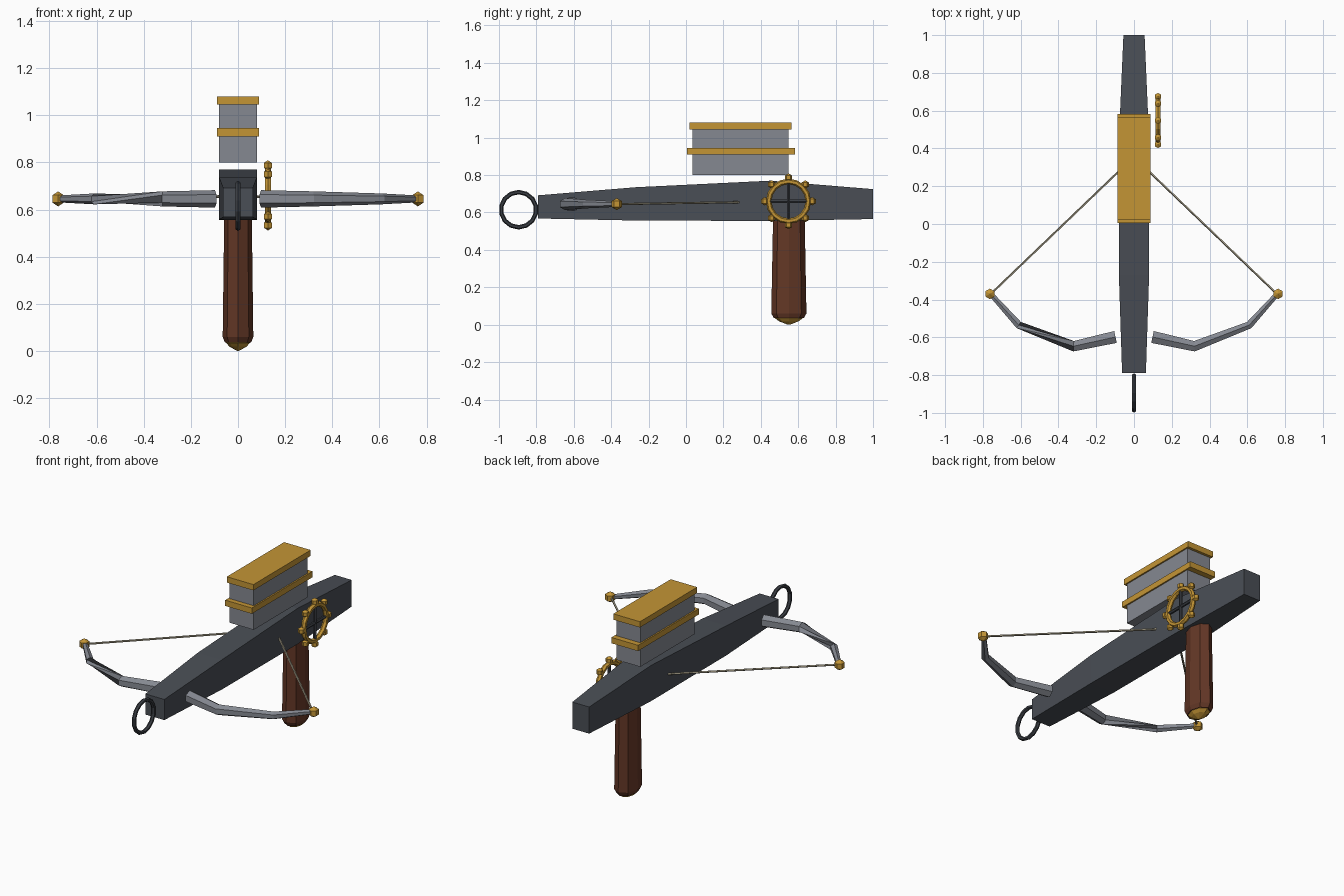
import bpy, bmesh, math
from mathutils import Vector

if "Cube" in bpy.data.objects:
    bpy.data.objects.remove(bpy.data.objects["Cube"])


def material(name, rgb):
    m = bpy.data.materials.new(name)
    m.diffuse_color = (*rgb, 1)
    m.use_nodes = True
    m.node_tree.nodes["Principled BSDF"].inputs["Base Color"].default_value = m.diffuse_color
    return m


SLATE = material("dark slate", (0.068, 0.077, 0.092))
IRON = material("dark iron", (0.042, 0.047, 0.056))
STEEL = material("grey steel", (0.235, 0.25, 0.285))
GOLD = material("gold", (0.55, 0.30, 0.036))
WOOD = material("brown wood", (0.125, 0.038, 0.019))
CORD = material("pale cord", (0.42, 0.38, 0.27))


def loft(name, rings, mat):
    """Skin a list of equal-length point rings and cap both ends."""
    bm = bmesh.new()
    rows = [[bm.verts.new(p) for p in ring] for ring in rings]
    n = len(rows[0])
    for a, b in zip(rows, rows[1:]):
        for i in range(n):
            bm.faces.new((a[i], a[(i + 1) % n], b[(i + 1) % n], b[i]))
    bm.faces.new(rows[0])
    bm.faces.new(rows[-1])
    bmesh.ops.recalc_face_normals(bm, faces=bm.faces)
    me = bpy.data.meshes.new(name)
    bm.to_mesh(me)
    bm.free()
    me.materials.append(mat)
    ob = bpy.data.objects.new(name, me)
    bpy.context.collection.objects.link(ob)
    return ob


def box(name, x, y0, y1, z0, z1, mat):
    return loft(name, [[(-x, y, z0), (x, y, z0), (x, y, z1), (-x, y, z1)] for y in (y0, y1)], mat)


def rod(name, a, b, r, sides, mat):
    a, b = Vector(a), Vector(b)
    q = (b - a).to_track_quat('Z', 'Y')
    ring = [q @ Vector((r * math.cos(t), r * math.sin(t), 0))
            for t in (2 * math.pi * i / sides for i in range(sides))]
    return loft(name, [[p + c for c in ring] for p in (a, b)], mat)


def finish(name, mat):
    ob = bpy.context.object
    ob.name = name
    ob.data.materials.append(mat)


def hoop(name, loc, major, minor, segs, mat):
    bpy.ops.mesh.primitive_torus_add(location=loc, rotation=(0, math.pi / 2, 0), major_radius=major,
                                     minor_radius=minor, major_segments=segs, minor_segments=6)
    finish(name, mat)


def knob(name, loc, r):
    bpy.ops.mesh.primitive_uv_sphere_add(segments=6, ring_count=3, radius=r, location=loc)
    finish(name, GOLD)


# Tapered stock: y, half width, bottom, top
stock = [(-0.79, 0.063, 0.568, 0.692), (-0.27, 0.08, 0.557, 0.735),
         (0.45, 0.08, 0.555, 0.77), (1.0, 0.056, 0.565, 0.725)]
loft("stock", [[(-w, y, a), (w, y, a), (w, y, b), (-w, y, b)] for y, w, a, b in stock], SLATE)

# Front stirrup ring
hoop("stirrup_ring", (0, -0.895, 0.615), 0.094, 0.012, 14, IRON)

# Bolt magazine with gold band and lid
box("magazine", 0.08, 0.035, 0.548, 0.80, 1.05, STEEL)
box("magazine_band", 0.0885, 0.005, 0.582, 0.91, 0.945, GOLD)
box("magazine_lid", 0.0885, 0.02, 0.564, 1.045, 1.08, GOLD)


# Octagonal grip and gold pommel: z, scale
def oval(z, s):
    return [(0.065 * s * math.cos(t), 0.55 + 0.094 * s * math.sin(t), z)
            for t in (math.pi * i / 4 for i in range(8))]


loft("grip", [oval(z, s) for z, s in ((0.57, 0.9), (0.06, 1), (0.035, 0.85))], WOOD)
loft("pommel", [oval(z, s) for z, s in ((0.05, 0.7), (0.034, 0.78), (0.018, 0.55), (0, 0.06))], GOLD)

# Bow limbs, tips and string: x, y, radius, tangent angle in degrees
limb = [(0.098, -0.598, 0.037, -12), (0.32, -0.647, 0.032, 3),
        (0.61, -0.535, 0.023, 35), (0.757, -0.372, 0.015, 48)]
for side, label in ((1, "right"), (-1, "left")):
    rings = []
    for k, (x, y, r, deg) in enumerate(limb):
        a = math.radians(deg)
        twist = 2 if side < 0 and k > 1 else 0   # the left limb twists half way
        ring = []
        for i in range(6):
            t = math.pi / 2 + (i + twist) * math.pi / 3
            c, s = r * math.cos(t), r * math.sin(t)
            ring.append((side * (x - c * math.sin(a)), y + c * math.cos(a), 0.645 + s))
        rings.append(ring)
    loft(label + "_limb", rings, STEEL)
    knob(label + "_limb_tip", (side * 0.763, -0.37, 0.645), 0.032)
    rod(label + "_string", (side * 0.757, -0.37, 0.645), (0, 0.355, 0.656), 0.006, 5, CORD)

# Crank wheel with spokes and eight knobs
WX, WY, WZ = 0.127, 0.548, 0.66
hoop("crank_wheel", (WX, WY, WZ), 0.106, 0.015, 16, GOLD)
rod("crank_spoke_level", (WX, WY - 0.105, WZ), (WX, WY + 0.105, WZ), 0.01, 6, IRON)
rod("crank_spoke_upright", (WX, WY, WZ - 0.105), (WX, WY, WZ + 0.105), 0.01, 6, IRON)
for i in range(8):
    t = math.pi * i / 4
    knob("crank_knob", (WX, WY + 0.127 * math.cos(t), WZ + 0.127 * math.sin(t)), 0.022)
